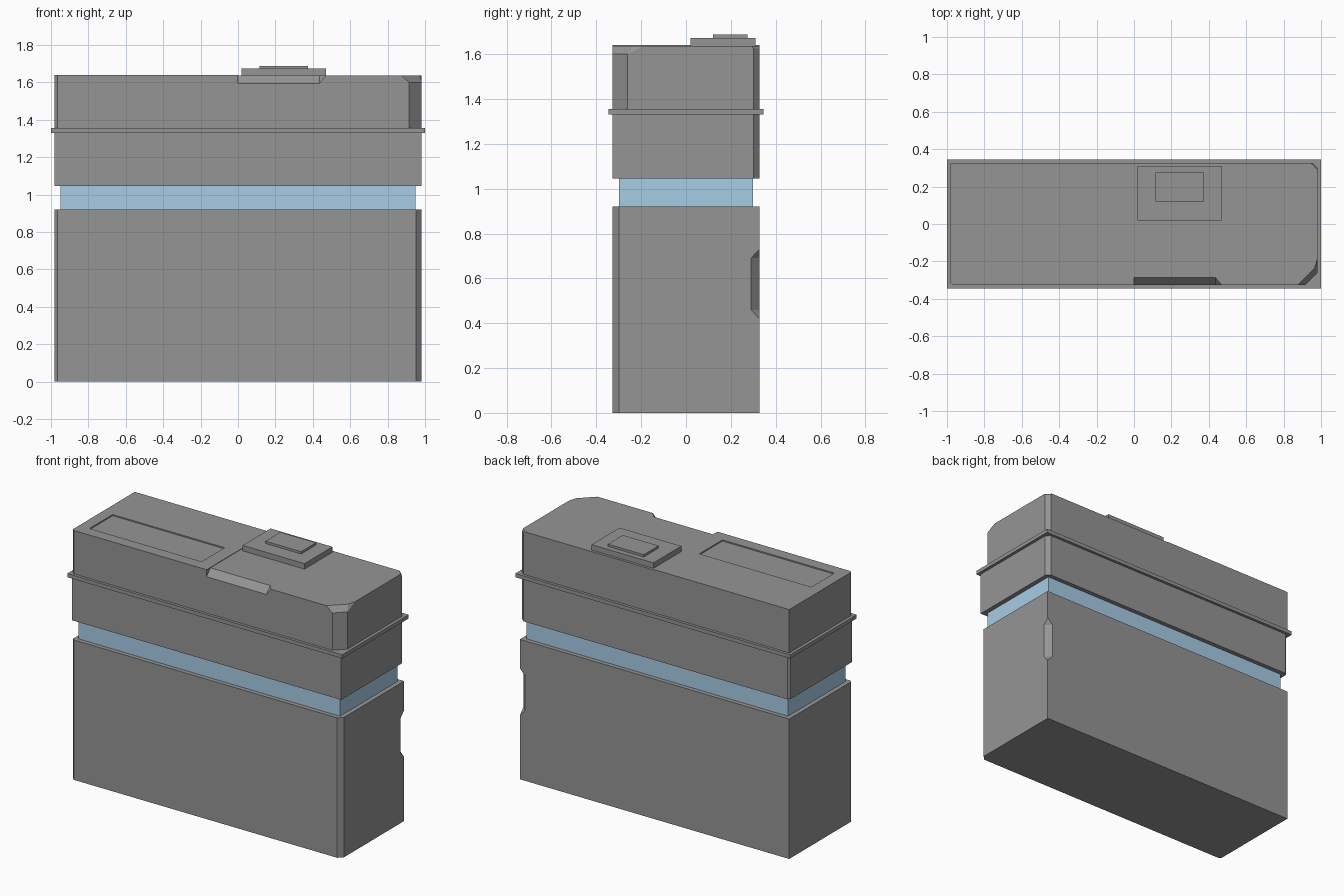
import bpy, bmesh
from mathutils import Vector

if "Cube" in bpy.data.objects:
    bpy.data.objects.remove(bpy.data.objects["Cube"])


def material(name, color):
    mat = bpy.data.materials.new(name)
    mat.diffuse_color = (*color, 1)
    mat.use_nodes = True
    mat.node_tree.nodes["Principled BSDF"].inputs["Base Color"].default_value = mat.diffuse_color
    return mat


GREY = material("dark_grey", (0.30, 0.30, 0.30))
BLUE = material("blue", (0.39, 0.61, 0.79))


def to_object(name, bm, mat=GREY):
    bmesh.ops.recalc_face_normals(bm, faces=bm.faces)
    mesh = bpy.data.meshes.new(name)
    bm.to_mesh(mesh)
    bm.free()
    mesh.materials.append(mat)
    obj = bpy.data.objects.new(name, mesh)
    bpy.context.collection.objects.link(obj)
    return obj


def block(name, x0, x1, y0, y1, z0, z1, fl=0, fr=0, br=0, bl=0, trims=(), mat=GREY):
    """Box with optional vertical corner chamfers and planes (3 points) trimming corners."""
    fl_pts = [(x0, y0 + fl), (x0 + fl, y0)]
    fr_pts = [(x1 - fr, y0), (x1, y0 + fr)]
    br_pts = [(x1, y1 - br), (x1 - br, y1)]
    bl_pts = [(x0 + bl, y1), (x0, y1 - bl)]
    outline = list(dict.fromkeys(fl_pts + fr_pts + br_pts + bl_pts))
    bm = bmesh.new()
    face = bm.faces.new([bm.verts.new((x, y, z0)) for x, y in outline])
    top = bmesh.ops.extrude_face_region(bm, geom=[face])["geom"]
    bmesh.ops.translate(bm, vec=(0, 0, z1 - z0),
                        verts=[v for v in top if isinstance(v, bmesh.types.BMVert)])
    if not any(face in e.link_faces and len(e.link_faces) > 1 for e in bm.edges):
        bmesh.ops.holes_fill(bm, edges=[e for e in bm.edges if e.is_boundary], sides=0)
    for a, b, c in trims:
        a, b, c = Vector(a), Vector(b), Vector(c)
        n = (b - a).cross(c - a).normalized()
        if n.dot(a - Vector((0, 0, (z0 + z1) / 2))) < 0:
            n = -n
        bmesh.ops.bisect_plane(bm, geom=bm.verts[:] + bm.edges[:] + bm.faces[:],
                               plane_co=a, plane_no=n, clear_outer=True)
        edges = [e for e in bm.edges if e.is_boundary]
        if edges:
            bmesh.ops.holes_fill(bm, edges=edges, sides=0)
    return to_object(name, bm, mat)


def carve(obj, points):
    """Subtract the convex hull of the points."""
    bm = bmesh.new()
    for p in points:
        bm.verts.new(p)
    bmesh.ops.convex_hull(bm, input=bm.verts[:])
    cutter = to_object("cutter", bm)
    cutter.hide_render = True
    mod = obj.modifiers.new("carve", 'BOOLEAN')
    mod.operation, mod.solver, mod.object = 'DIFFERENCE', 'EXACT', cutter
    bpy.context.view_layer.objects.active = obj
    bpy.ops.object.modifier_apply(modifier=mod.name)
    bpy.data.objects.remove(cutter)


def corners(x0, x1, y0, y1, z0, z1):
    return [(x, y, z) for x in (x0, x1) for y in (y0, y1) for z in (z0, z1)]


X, Y = 0.98, 0.327

# Lower body with a chip in the back right edge
lower = block("lower_body", -X, X, -Y, Y, 0, 0.92, fl=0.014, fr=0.029)
carve(lower, [(X - 0.0185 + k + s, Y - 0.0185 + k - s, z)
              for s in (-0.08, 0.08)
              for k, z in ((0, 0.46), (0, 0.69), (0.037, 0.38), (0.037, 0.77))])

# Blue band between the bodies
block("blue_band", -0.95, 0.95, -0.298, 0.298, 0.92, 1.046, mat=BLUE)

# Middle body and the projecting flange
block("middle_body", -X, X, -Y, Y, 1.046, 1.33, br=0.025, bl=0.014)
block("flange", -1, 1, -0.345, 0.345, 1.33, 1.355)

# Upper body with worn corners
upper = block("upper_body", -X, X, -Y, Y, 1.355, 1.64, fl=0.014, fr=0.065, br=0.025, trims=(
    ((0.915, -Y, 1.6), (X, 0.065 - Y, 1.6), (0.87, -Y, 1.64)),
    ((X, 0.065 - Y, 1.6), (0.965, 0.095 - Y, 1.64), (X, -0.18, 1.64)),
    ((0.955, Y, 1.625), (X, Y - 0.025, 1.625), (0.943, Y, 1.64))))
# Chip along the front top edge
carve(upper, [(x, y, z) for y, z, x1 in ((-0.265, 1.66, 0.435), (-0.345, 1.575, 0.435),
                                         (-0.345, 1.66, 0.505)) for x in (0, x1)])
# Shallow recess and the slightly lower right half of the top
carve(upper, corners(-0.905, -0.09, -0.25, -0.01, 1.632, 1.7))
carve(upper, corners(0, 1.1, -0.5, 0.5, 1.637, 1.7))

# Stepped pads on top
block("top_pad", 0.02, 0.47, 0.02, 0.31, 1.63, 1.673)
block("top_button", 0.115, 0.375, 0.12, 0.275, 1.673, 1.688)
